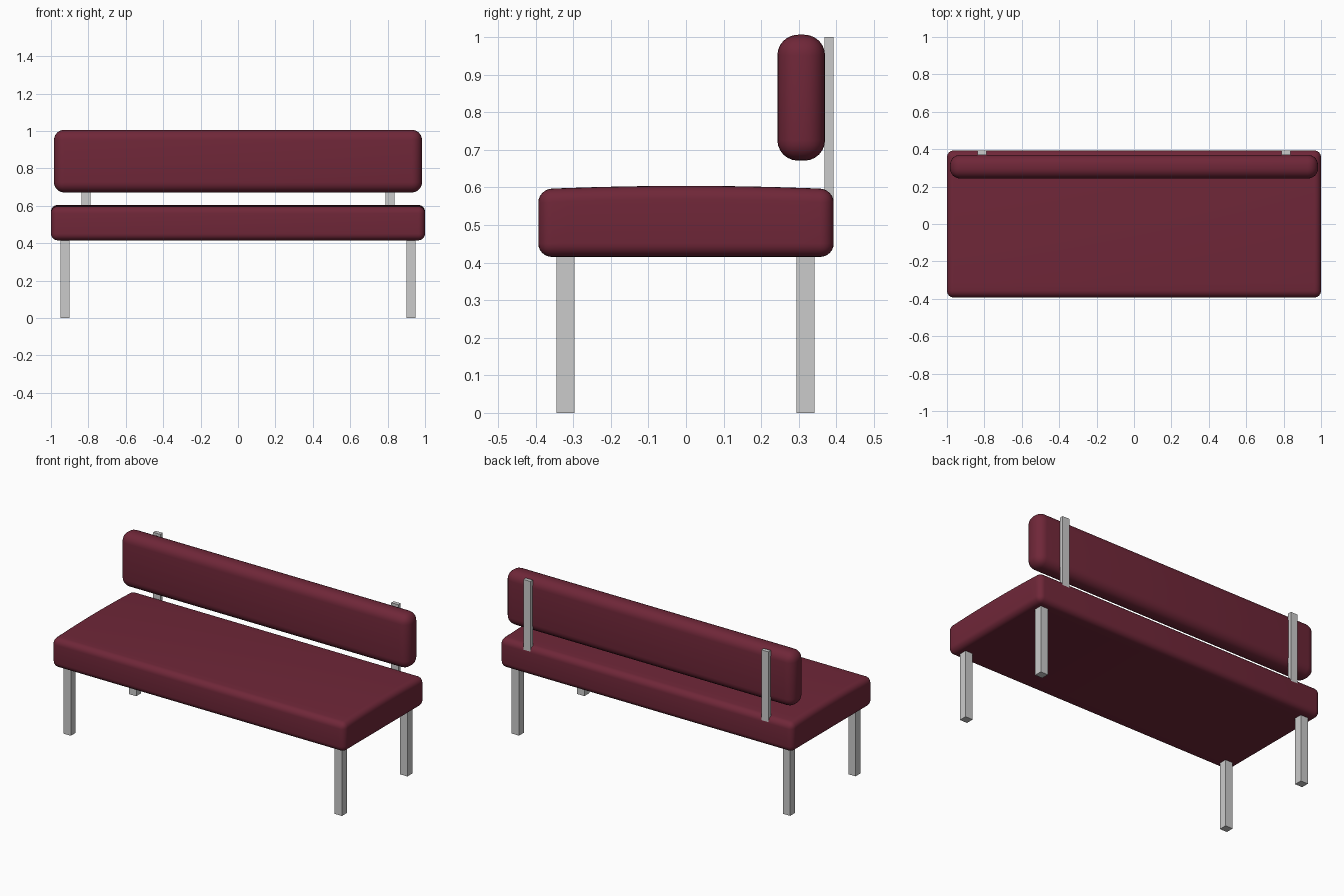
import bpy, bmesh
from mathutils import Vector

if "Cube" in bpy.data.objects:
    bpy.data.objects.remove(bpy.data.objects["Cube"])

fabric = bpy.data.materials.new("maroon_fabric")
fabric.diffuse_color = (0.16, 0.02, 0.04, 1)
fabric.use_nodes = True
fabric.node_tree.nodes["Principled BSDF"].inputs["Base Color"].default_value = fabric.diffuse_color


def box_bmesh(lo, hi):
    bm = bmesh.new()
    bmesh.ops.create_cube(bm, size=1)
    for v in bm.verts:
        v.co = Vector([(a + b) / 2 + c * (b - a) for a, b, c in zip(lo, hi, v.co)])
    return bm


def finish(bm, name):
    mesh = bpy.data.meshes.new(name)
    bm.to_mesh(mesh)
    bm.free()
    ob = bpy.data.objects.new(name, mesh)
    bpy.context.collection.objects.link(ob)
    return ob


def bar(name, lo, hi):
    return finish(box_bmesh(lo, hi), name)


def cushion(name, lo, hi, radius, crown=0.0):
    """Rounded box, optionally with a gently domed top."""
    bm = box_bmesh(lo, hi)
    bmesh.ops.bevel(bm, geom=bm.edges[:], offset=radius, segments=6,
                    profile=0.5, affect='EDGES', clamp_overlap=True)
    if crown:
        half = (hi[1] - lo[1]) / 2
        mid_z = (lo[2] + hi[2]) / 2
        for i in range(-4, 5):
            bmesh.ops.bisect_plane(bm, geom=bm.verts[:] + bm.edges[:] + bm.faces[:],
                                   plane_co=(0, i * half * 0.2, 0), plane_no=(0, 1, 0))
        for v in bm.verts:
            if v.co.z > mid_z:
                v.co.z -= crown * (v.co.y / half) ** 2
    ob = finish(bm, name)
    ob.data.materials.append(fabric)
    bpy.ops.object.select_all(action='DESELECT')
    ob.select_set(True)
    bpy.context.view_layer.objects.active = ob
    bpy.ops.object.shade_smooth_by_angle()
    return ob


# Upholstered seat and backrest
cushion("seat", (-1, -0.393, 0.415), (1, 0.393, 0.604), 0.036, crown=0.009)
cushion("backrest", (-0.984, 0.243, 0.671), (0.984, 0.37, 1.006), 0.055)

# Metal legs and backrest posts on both sides
for side, s in (("left", -1), ("right", 1)):
    for end, y in (("front", -0.32), ("back", 0.318)):
        bar(f"{end}_{side}_leg", (s * 0.925 - 0.025, y - 0.024, 0),
            (s * 0.925 + 0.025, y + 0.024, 0.42))
    bar(f"{side}_backrest_post", (s * 0.812 - 0.024, 0.368, 0.5),
        (s * 0.812 + 0.024, 0.392, 1.0))
